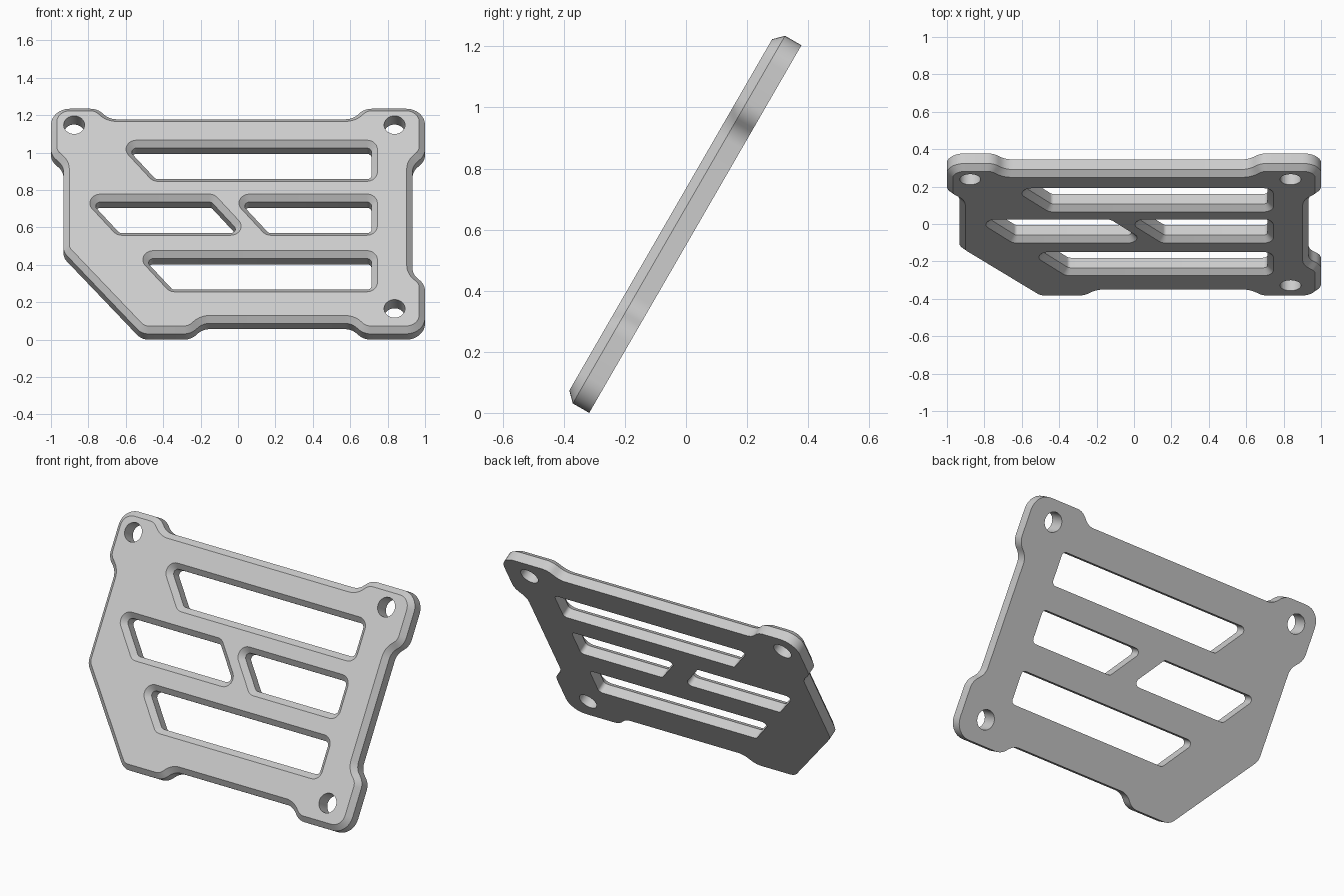
import bpy, bmesh, math
from mathutils import Matrix, Vector

cube = bpy.data.objects.get("Cube")
if cube:
    bpy.data.objects.remove(cube, do_unlink=True)

THICK, CHAMFER, TILT = 0.093, 0.031, math.radians(60)
TOP, STEP, SIDE = 1.39, 0.065, 0.933


def rounded(corners, steps=8):
    """Round each (x, v, radius) corner of a counter-clockwise outline."""
    pts = []
    for i, (x, v, r) in enumerate(corners):
        p = Vector((x, v))
        a = (Vector(corners[i - 1][:2]) - p).normalized()
        b = (Vector(corners[(i + 1) % len(corners)][:2]) - p).normalized()
        half = a.angle(b) / 2
        centre = p + (a + b).normalized() * r / math.sin(half)
        start = p + a * r / math.tan(half) - centre
        sweep = start.angle_signed(p + b * r / math.tan(half) - centre)
        for k in range(steps + 1):
            pts.append(centre + Matrix.Rotation(-sweep * k / steps, 2) @ start)
    return pts


def offset(pts, d):
    """Move an outline to its left by d with mitred corners."""
    out = []
    for i, p in enumerate(pts):
        e = (p - pts[i - 1]).normalized()
        f = (pts[(i + 1) % len(pts)] - p).normalized()
        n, m = Vector((-e.y, e.x)), Vector((-f.y, f.x))
        out.append(p + (n + m) * d / (1 + n.dot(m)))
    return out


def ring(bm, pts, height):
    verts = [bm.verts.new((p.x, p.y, height)) for p in pts]
    edges = [bm.edges.new((verts[i - 1], verts[i])) for i in range(len(verts))]
    return verts, edges


def wall(bm, low, high):
    for i in range(len(low)):
        bm.faces.new((low[i - 1], low[i], high[i], high[i - 1]))


# Outer outline with three raised corner tabs and one cut corner
s, h = 0.09, STEP / 2
outline = rounded([
    (-0.515, 0, 0.08), (-0.22 - h, 0, s), (-0.22 + h, STEP, s),
    (0.64 - h, STEP, s), (0.64 + h, 0, s), (1, 0, 0.1),
    (1, 0.336 - h, s), (SIDE, 0.336 + h, s),
    (SIDE, 1.07 - h, s), (1, 1.07 + h, s), (1, TOP, 0.1),
    (0.645 + h, TOP, s), (0.645 - h, TOP - STEP, s),
    (-0.72 + h, TOP - STEP, s), (-0.72 - h, TOP, s), (-1, TOP, 0.1),
    (-1, 1.07 + h, s), (-SIDE, 1.07 - h, s), (-SIDE, 0.505, 0.08),
])


# Slots with a slanted left end, and optionally a slanted right end
def slot(left, right, bottom, right_slant=0):
    r, height, slant = 0.025, 0.192, 0.155
    return rounded([(left, bottom, r), (right, bottom, r),
                    (right - right_slant, bottom + height, r),
                    (left - slant, bottom + height, r)])


slots = [slot(-0.44, 0.714, 0.955), slot(0.164, 0.714, 0.622),
         slot(-0.633, 0.013, 0.622, 0.155), slot(-0.35, 0.714, 0.273)]


# Round screw holes
def circle(x, v, r=0.056, n=32):
    return [Vector((x + r * math.cos(k * math.tau / n),
                    v + r * math.sin(k * math.tau / n))) for k in range(n)]


holes = [circle(-0.876, 1.272), circle(0.837, 1.272), circle(0.837, 0.138)]

# Plate: straight walls, chamfered front edges, flat front and back
bm = bmesh.new()
back_edges, front_edges = [], []
loops = [(outline, CHAMFER)] + [(p, -CHAMFER) for p in slots] + [(p, 0) for p in holes]
for pts, inset in loops:
    low, edges = ring(bm, pts, 0)
    back_edges += edges
    if inset:
        mid, _ = ring(bm, pts, THICK - CHAMFER)
        wall(bm, low, mid)
        low = mid
    high, edges = ring(bm, offset(pts, inset), THICK)
    front_edges += edges
    wall(bm, low, high)
for edges in (back_edges, front_edges):
    bmesh.ops.triangle_fill(bm, edges=edges, use_beauty=True, use_dissolve=False)
bmesh.ops.recalc_face_normals(bm, faces=bm.faces[:])

# Lean the plate back
bm.transform(Matrix.Translation((0, -0.317, 0)) @ Matrix.Rotation(TILT, 4, 'X'))
mesh = bpy.data.meshes.new("slotted_plate")
bm.to_mesh(mesh)
bm.free()
plate = bpy.data.objects.new("slotted_plate", mesh)
bpy.context.collection.objects.link(plate)

grey = bpy.data.materials.new("light_grey")
grey.use_nodes = True
colour = (0.6, 0.6, 0.6, 1)
grey.diffuse_color = colour
grey.node_tree.nodes["Principled BSDF"].inputs["Base Color"].default_value = colour
mesh.materials.append(grey)

bpy.ops.object.select_all(action='DESELECT')
plate.select_set(True)
bpy.context.view_layer.objects.active = plate
bpy.ops.object.shade_smooth_by_angle(angle=math.radians(30))
